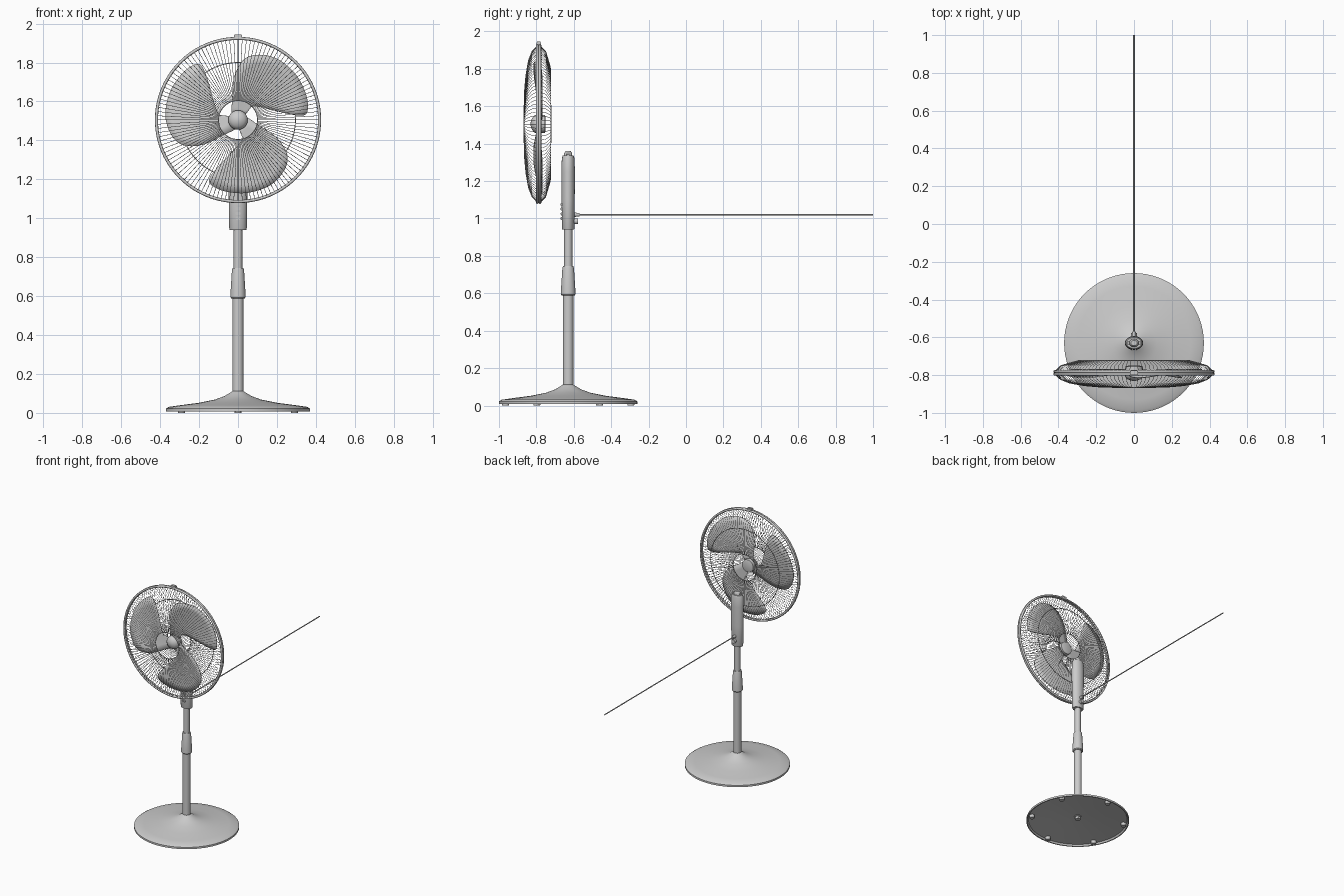
import bpy, bmesh
from math import sin, cos, pi, radians
from mathutils import Vector, Matrix

cube = bpy.data.objects.get("Cube")
if cube:
    bpy.data.objects.remove(cube)

grey = bpy.data.materials.new("light grey")
grey.use_nodes = True
grey.diffuse_color = (0.6, 0.6, 0.6, 1)
grey.node_tree.nodes["Principled BSDF"].inputs["Base Color"].default_value = (0.6, 0.6, 0.6, 1)

POST_Y = -0.63
HUB = Vector((0, -0.785, 1.505))


def select(ob):
    bpy.ops.object.select_all(action='DESELECT')
    ob.select_set(True)
    bpy.context.view_layer.objects.active = ob


def finish(name, bm, smooth=True):
    bmesh.ops.recalc_face_normals(bm, faces=bm.faces)
    me = bpy.data.meshes.new(name)
    bm.to_mesh(me)
    bm.free()
    me.materials.append(grey)
    ob = bpy.data.objects.new(name, me)
    bpy.context.collection.objects.link(ob)
    if smooth:
        select(ob)
        bpy.ops.object.shade_smooth_by_angle(angle=radians(35))
    return ob


def lathe(name, profile, origin, forward=False, stretch=1.0, n=48):
    """Spin (radius, height) pairs about z, or about -y when forward."""
    bm = bmesh.new()
    rings = []
    for r, h in profile:
        rings.append([bm.verts.new((r * cos(2 * pi * i / n) * stretch,
                                    r * sin(2 * pi * i / n), h)) for i in range(n)])
    for a, b in zip(rings, rings[1:]):
        for i in range(n):
            j = (i + 1) % n
            bm.faces.new((a[i], a[j], b[j], b[i]))
    bm.faces.new(rings[0])
    bm.faces.new(rings[-1])
    if forward:
        bm.transform(Matrix.Rotation(pi / 2, 4, 'X'))
    bm.transform(Matrix.Translation(origin))
    return finish(name, bm)


def box(name, centre, size, bevel=0.003):
    bm = bmesh.new()
    bmesh.ops.create_cube(bm, size=1, matrix=Matrix.Translation(centre) @ Matrix.Diagonal((*size, 1)))
    bmesh.ops.bevel(bm, geom=bm.edges[:], offset=bevel, segments=2, affect='EDGES')
    return finish(name, bm)


def wires(name, paths, radius, cyclic=False, sides=0):
    cu = bpy.data.curves.new(name, 'CURVE')
    cu.dimensions = '3D'
    cu.bevel_depth = radius
    cu.bevel_resolution = sides
    cu.use_fill_caps = True
    for path in paths:
        sp = cu.splines.new('POLY')
        sp.points.add(len(path) - 1)
        for p, co in zip(sp.points, path):
            p.co = (*co, 1)
        sp.use_cyclic_u = cyclic
    cu.materials.append(grey)
    ob = bpy.data.objects.new(name, cu)
    bpy.context.collection.objects.link(ob)
    select(ob)
    bpy.ops.object.convert(target='MESH')
    return ob


def polar(r, a, y):
    return Vector((r * cos(a), y, HUB.z + r * sin(a)))


def circle(r, y, n=96):
    return [polar(r, 2 * pi * i / n, y) for i in range(n)]


# Base: hollow flared disc with feet
foot = Vector((0, POST_Y, 0))
lathe("base", [(0.028, 0.112), (0.04, 0.104), (0.07, 0.086), (0.12, 0.068), (0.2, 0.052),
               (0.3, 0.039), (0.355, 0.031), (0.37, 0.022), (0.37, 0.008), (0.362, 0.008),
               (0.355, 0.02), (0.2, 0.035), (0.03, 0.045)], foot, n=72)
for i in range(6):
    a = pi / 6 + i * pi / 3
    lathe("base_foot", [(0.018, 0), (0.02, 0.024)],
          foot + Vector((0.335 * cos(a), 0.335 * sin(a), 0)), n=16)
lathe("base_nut", [(0.022, 0.022), (0.022, 0.05)], foot, n=6)

# Telescopic post
lathe("lower_tube", [(0.028, 0.04), (0.028, 0.61)], foot)
lathe("height_collar", [(0.034, 0.588), (0.039, 0.594), (0.038, 0.625), (0.031, 0.735),
                        (0.028, 0.745)], foot)
lathe("upper_tube", [(0.022, 0.73), (0.022, 0.96)], foot)

# Control housing on top of the post
lathe("control_housing", [(0.031, 0.94), (0.033, 0.945), (0.035, 1.1), (0.036, 1.25),
                          (0.034, 1.32), (0.029, 1.336)], foot, stretch=1.36)
lathe("tilt_joint", [(0.022, 1.33), (0.021, 1.35), (0.014, 1.36)], foot, stretch=1.2)
for i in range(4):
    box("speed_button", (0, POST_Y - 0.036, 1.0 + i * 0.025), (0.026, 0.012, 0.016))
lathe("rear_knob", [(0.015, -0.052), (0.015, -0.03)], (0, POST_Y, 0.985), True, n=24)
lathe("cord_grip", [(0.009, -0.06), (0.012, -0.03)], (0, POST_Y, 1.02), True, n=20)
for s in (-1, 1):
    lathe("joint_screw", [(0.008, 1.325), (0.008, 1.345)], foot + Vector((s * 0.03, 0, 0)), n=16)

# Straight power cord
wires("power_cord", [[(0, POST_Y + 0.03, 1.02), (0, 1, 1.02)]], 0.004, sides=2)

# Guard: front and back spokes, inner rings and rim
front = [(0.1, -0.866), (0.18, -0.864), (0.26, -0.857), (0.34, -0.843), (0.39, -0.823), (0.42, -0.795)]
back = [(0.1, -0.722), (0.29, -0.722), (0.32, -0.729), (0.39, -0.75), (0.42, -0.78)]
COUNT = 120
for name, path in (("front_guard", front), ("back_guard", back)):
    wires(name + "_spokes", [[polar(r, 2 * pi * i / COUNT, y) for r, y in path]
                             for i in range(COUNT)], 0.0013)
    wires(name + "_inner_ring", [circle(*path[0])], 0.0025, True, 1)
wires("back_guard_outer_ring", [circle(0.295, -0.723)], 0.0025, True, 1)
wires("guard_rim", [circle(0.419, -0.795), circle(0.419, -0.781)], 0.008, True, 2)
box("guard_clip", (0, -0.788, HUB.z + 0.429), (0.04, 0.024, 0.022))

# Hub with domed spinner
lathe("hub", [(0.03, -0.035), (0.048, -0.03), (0.05, 0.012), (0.045, 0.026),
              (0.033, 0.037), (0.016, 0.044), (0.004, 0.046)], HUB, True)


# Blades: a smoothed outline, pitched and cambered
def smooth_loop(pts, steps=4):
    out, n = [], len(pts)
    for i in range(n):
        p0, p1, p2, p3 = (Vector(pts[(i + k) % n]) for k in (-1, 0, 1, 2))
        for s in range(steps):
            t = s / steps
            out.append(0.5 * (2 * p1 + (p2 - p0) * t + (2 * p0 - 5 * p1 + 4 * p2 - p3) * t ** 2
                              + (3 * p1 - p0 - 3 * p2 + p3) * t ** 3))
    return out


outline = smooth_loop([(-0.03, 0.03), (-0.03, 0.1), (-0.02, 0.22), (0.03, 0.31), (0.11, 0.335),
                       (0.21, 0.31), (0.3, 0.23), (0.35, 0.13), (0.358, 0.05), (0.33, 0.022),
                       (0.24, 0.035), (0.12, 0.065), (0.06, 0.065), (0.03, 0.02)])
middle = Vector((0.13, 0.16))


def blade_point(p):
    across = (p.y - p.x) * 0.707
    return Vector((p.x, 0.008 - 0.11 * across - 0.4 * across ** 2, p.y))


for k in range(3):
    bm = bmesh.new()
    centre = bm.verts.new(blade_point(middle))
    inner = None
    for f in (0.25, 0.5, 0.75, 1):
        ring = [bm.verts.new(blade_point(middle.lerp(p, f))) for p in outline]
        for i in range(len(ring)):
            if inner:
                bm.faces.new((inner[i - 1], inner[i], ring[i], ring[i - 1]))
            else:
                bm.faces.new((centre, ring[i], ring[i - 1]))
        inner = ring
    bm.transform(Matrix.Translation(HUB) @ Matrix.Rotation(k * 2 * pi / 3, 4, 'Y'))
    blade = finish("fan_blade", bm)
    thick = blade.modifiers.new("thickness", 'SOLIDIFY')
    thick.thickness = 0.004
    thick.offset = 0
